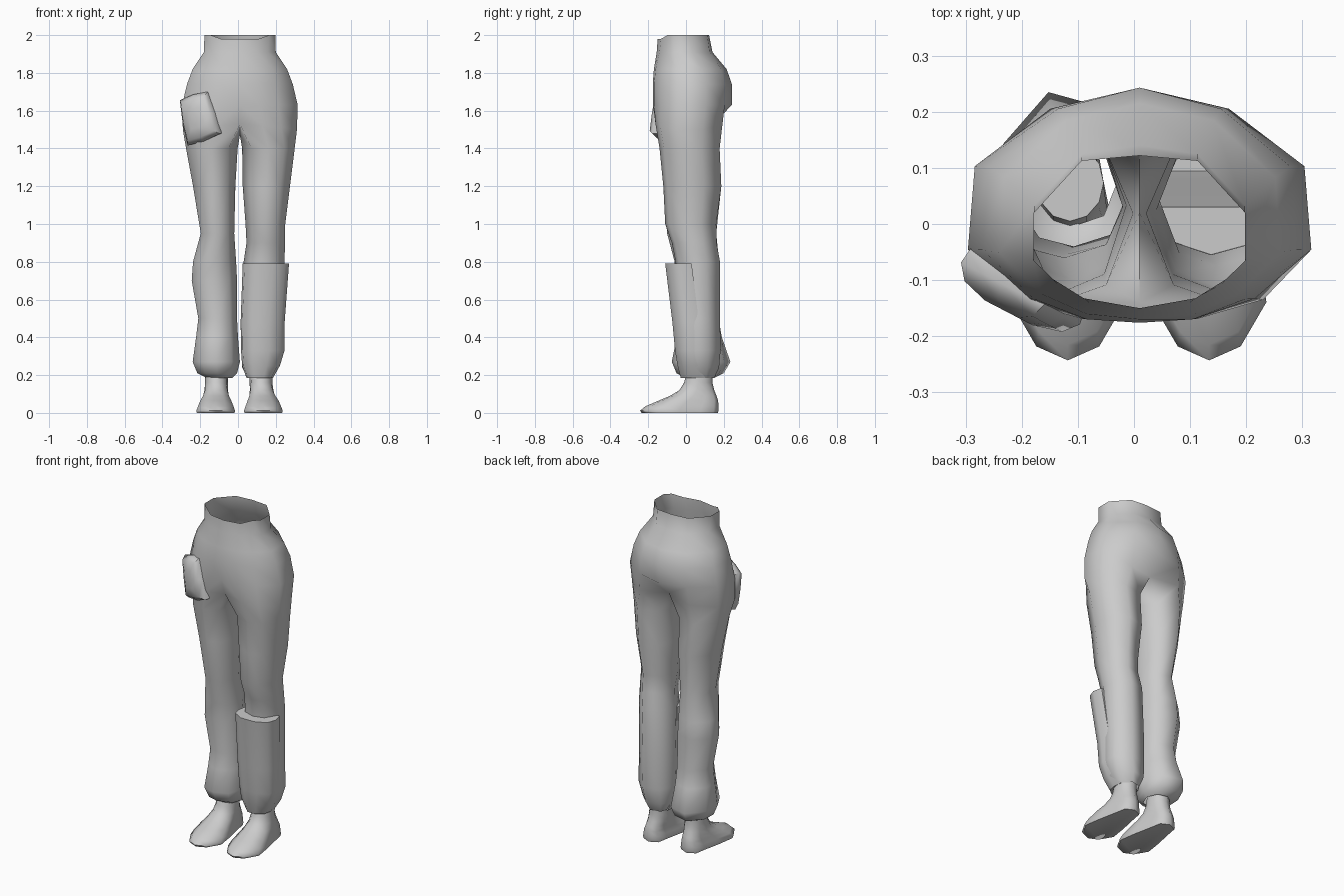
import bpy, bmesh, math

if "Cube" in bpy.data.objects:
    bpy.data.objects.remove(bpy.data.objects["Cube"])

CX = 0.01  # centre line of the body

grey = bpy.data.materials.new("plain grey")
grey.use_nodes = True
grey.diffuse_color = (0.6, 0.6, 0.6, 1)
grey.node_tree.nodes["Principled BSDF"].inputs["Base Color"].default_value = (0.6, 0.6, 0.6, 1)


def finish(name, bm, angle=60, recalc=True):
    if recalc:
        bmesh.ops.recalc_face_normals(bm, faces=bm.faces)
    mesh = bpy.data.meshes.new(name)
    bm.to_mesh(mesh)
    bm.free()
    mesh.materials.append(grey)
    ob = bpy.data.objects.new(name, mesh)
    bpy.context.collection.objects.link(ob)
    bpy.ops.object.select_all(action='DESELECT')
    ob.select_set(True)
    bpy.context.view_layer.objects.active = ob
    bpy.ops.object.shade_smooth_by_angle(angle=math.radians(angle))
    return ob


def bridge(bm, a, b):
    n = len(a)
    for i in range(n):
        j = (i + 1) % n
        bm.faces.new((a[i], a[j], b[j], b[i]))


def ring(bm, template, x0, x1, y0, y1, z):
    """Scale a unit outline into the box x0..x1, y0..y1 at height z."""
    return [bm.verts.new(((x0 + x1) / 2 + u * (x1 - x0) / 2,
                          (y0 + y1) / 2 + v * (y1 - y0) / 2, z)) for u, v in template]


# Half outlines of the torso from front centre round the side to back centre
WAIST = [(0, -1), (.53, -.87), (.82, -.62), (1, -.38), (1, .25), (.55, .93), (0, 1)]
HIP = [(0, -1), (.34, -.97), (.67, -.8), (1, -.38), (.96, .33), (.52, .82), (0, 1)]
# Leg outline: u = +1 is the outer side, starting at the front inner corner
LEG = [(-.65, -.8), (0, -1), (.6, -.85), (1, -.25), (.95, .4), (.3, 1), (-.6, .8), (-1, 0)]

# z, inner x, outer x, front y, back y
LEFT = [(1.40, .022, .30, -.14, .178), (1.2, .025, .275, -.12, .187), (1.0, .04, .25, -.11, .16),
        (.9, .045, .25, -.075, .162), (.8, .03, .245, -.055, .18), (.5, .017, .24, -.04, .18),
        (.33, .017, .243, -.035, .183), (.24, .022, .215, -.03, .175), (.185, .05, .18, 0, .15)]
RIGHT = [(1.40, -.002, -.275, -.14, .178), (1.2, -.014, -.238, -.12, .187), (.95, -.02, -.197, -.10, .16),
         (.8, -.01, -.238, -.06, .175), (.7, -.005, -.245, -.055, .18), (.5, -.005, -.21, -.04, .172),
         (.4, 0, -.222, -.05, .19), (.27, .01, -.24, -.075, .235), (.21, -.005, -.215, -.05, .2),
         (.185, -.03, -.165, 0, .15)]

# Trousers: open waist, hips, then two legs split at the crotch
bm = bmesh.new()
# half width, front y, back y, z, blend from waist outline to hip outline
torso = [(.188, -.15, .122, 1.99, 0), (.19, -.155, .14, 1.91, .3), (.25, -.17, .215, 1.82, .8),
         (.28, -.176, .243, 1.74, 1), (.306, -.175, .243, 1.63, 1)]
prev = None
for w, yf, yb, z, t in torso:
    half = [(a[0] + (b[0] - a[0]) * t, a[1] + (b[1] - a[1]) * t) for a, b in zip(WAIST, HIP)]
    full = half + [(-u, v) for u, v in half[-2:0:-1]]
    cur = ring(bm, full, CX - w, CX + w, yf, yb, z)
    if prev:
        bridge(bm, prev, cur)
    else:
        for v in cur:  # waistband dips at the front
            v.co.z += .01 if v.co.y > -.1 else -.01
    prev = cur
# Crotch seam shared by both legs
crotch = ring(bm, [(0, 0)], CX, CX, .02, .02, 1.47)[0]
seam_f = ring(bm, [(0, 0)], CX, CX, -.14, -.14, 1.53)[0]
seam_b = ring(bm, [(0, 0)], CX, CX, .15, .15, 1.535)[0]
for side, table in ((1, LEFT), (-1, RIGHT)):
    upper = [prev[0]] + [prev[i * side] for i in range(1, 6)] + [prev[6]]
    side_pts = [bm.verts.new((CX + side * x, y, z)) for x, y, z in
                ((.12, -.16, 1.52), (.22, -.135, 1.51), (.302, -.05, 1.5),
                 (.288, .09, 1.5), (.165, .192, 1.52))]
    lower = [seam_f] + side_pts + [seam_b]
    for i in range(6):
        bm.faces.new((upper[i], upper[i + 1], lower[i + 1], lower[i]))
    last = lower + [crotch]
    for z, xi, xo, yf, yb in table:
        cur = ring(bm, LEG, xi, xo, yf, yb, z)
        bridge(bm, last, cur)
        last = cur
finish("trousers", bm, 70)

# Shin guard on the left leg, a closed sleeve round the front of the shin
GUARD = [(-1, .2), (-.92, -.5), (-.45, -1), (.3, -1), (.85, -.55), (1, .2), (.9, 1), (-.9, 1)]
bm = bmesh.new()
prev = None
for z, xi, xo, yf, yb in ((.79, .025, .27, -.11, .03), (.48, .014, .247, -.072, .068),
                          (.33, .016, .246, -.058, .08), (.25, .022, .222, -.045, .09),
                          (.185, .045, .185, -.028, .1)):
    cur = ring(bm, GUARD, xi, xo, yf, yb, z)
    if prev:
        bridge(bm, prev, cur)
    else:
        bm.faces.new(cur)
    prev = cur
bm.faces.new(prev)
finish("shin_guard", bm, 50)

# Hip pouch: padded slab lying against the right front of the hip
bm = bmesh.new()
corners = [(-.297, 1.655), (-.15, 1.70), (-.085, 1.478), (-.255, 1.415)]
mx, mz = -.195, 1.56
outline = []
for i, (x, z) in enumerate(corners):
    nx, nz = corners[(i + 1) % 4]
    outline += [(x, z), ((x + nx) / 2 + ((x + nx) / 2 - mx) * .07,
                         (z + nz) / 2 + ((z + nz) / 2 - mz) * .07)]
prev = None
for scale, out in ((.95, -.02), (1, .025), (.82, .052), (.4, .066)):
    cur = []
    for x, z in outline:
        px, pz = mx + (x - mx) * scale, mz + (z - mz) * scale
        cur.append(bm.verts.new((px - .45 * out, -.045 - .52 * (px + .3) - .88 * out, pz)))
    if prev:
        bridge(bm, prev, cur)
    else:
        bm.faces.new(cur)
    prev = cur
bm.faces.new(prev)
finish("hip_pouch", bm, 60)

# Feet: stacked outlines from ankle to sole, pointed at the toe
FOOT = [(0, -1), (.55, -.88), (1, -.5), (.85, 0), (.62, .55), (.5, .88), (0, 1)]
FOOT += [(-u, v) for u, v in FOOT[-2:0:-1]]
ANKLE = [(math.sin(k * math.pi / 6), -math.cos(k * math.pi / 6)) for k in range(12)]
for name, side, ankle_x, sole_x in (("left_foot", 1, .122, .134), ("right_foot", -1, -.114, -.118)):
    bm = bmesh.new()
    prev = None
    for z, yf, yb, w, t in ((.22, .005, .142, .06, 0), (.16, -.01, .14, .06, 0),
                            (.12, -.035, .15, .065, .25), (.09, -.085, .162, .073, .6),
                            (.065, -.145, .17, .083, .9), (.035, -.215, .172, .094, 1),
                            (.012, -.243, .172, .102, 1), (0, -.235, .168, .1, 1)):
        c = ankle_x + (sole_x - ankle_x) * t
        shape = [(a[0] + (b[0] - a[0]) * t, a[1] + (b[1] - a[1]) * t) for a, b in zip(ANKLE, FOOT)]
        cur = ring(bm, shape, c - w, c + w, yf, yb, z)
        if prev:
            bridge(bm, prev, cur)
        else:
            bm.faces.new(cur)
        prev = cur
    bm.faces.new(prev)
    finish(name, bm, 60)
